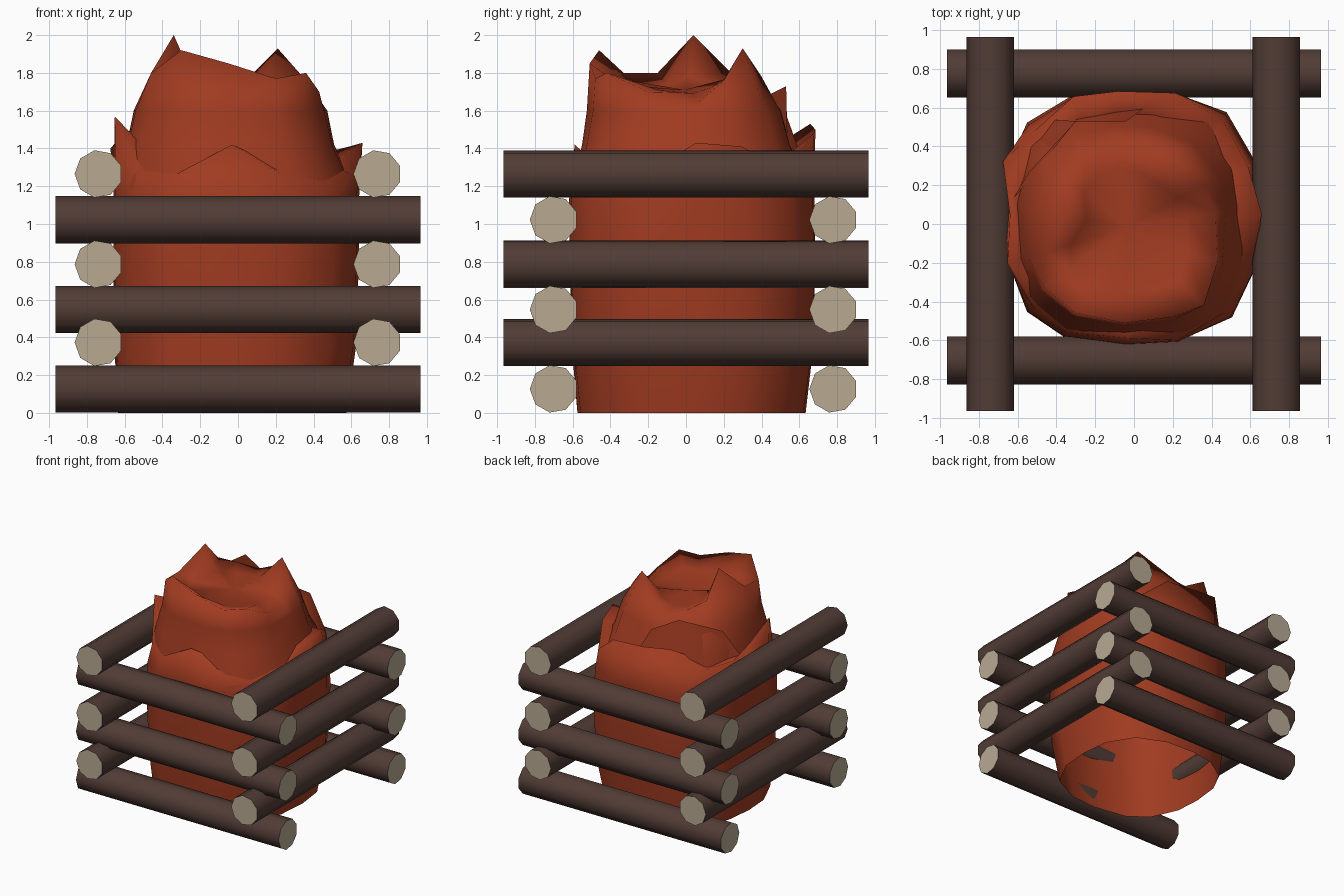
import bpy, bmesh, math

if "Cube" in bpy.data.objects:
    bpy.data.objects.remove(bpy.data.objects["Cube"])


def material(name, rgb):
    m = bpy.data.materials.new(name)
    m.diffuse_color = (*rgb, 1)
    m.use_nodes = True
    m.node_tree.nodes["Principled BSDF"].inputs["Base Color"].default_value = m.diffuse_color
    return m


FLAME = material("ember_orange", (0.355, 0.044, 0.015))
BARK = material("dark_bark", (0.083, 0.045, 0.036))
WOOD = material("cut_wood", (0.48, 0.40, 0.29))


def finish(bm, name, mats, angle):
    mesh = bpy.data.meshes.new(name)
    bm.to_mesh(mesh)
    bm.free()
    for m in mats:
        mesh.materials.append(m)
    ob = bpy.data.objects.new(name, mesh)
    bpy.context.collection.objects.link(ob)
    bpy.ops.object.select_all(action='DESELECT')
    bpy.context.view_layer.objects.active = ob
    ob.select_set(True)
    bpy.ops.object.shade_smooth_by_angle(angle=math.radians(angle))
    return ob


def log(name, along_x, offset, z):
    """Nine-sided log with pale cut ends and a flat side facing outwards (+)."""
    bm = bmesh.new()
    sides, r, lo, hi = 9, 0.127, -0.965, 0.965
    rings = []
    for t in (lo, hi):
        ring = []
        for i in range(sides):
            a = 2 * math.pi * (i + 0.5) / sides
            u, w = offset + r * math.cos(a), z + r * math.sin(a)
            ring.append(bm.verts.new((t, u, w) if along_x else (u, t, w)))
        rings.append(ring)
    for i in range(sides):
        j = (i + 1) % sides
        bm.faces.new((rings[0][i], rings[0][j], rings[1][j], rings[1][i]))
    for ring in rings:
        bm.faces.new(ring).material_index = 1
    bmesh.ops.recalc_face_normals(bm, faces=bm.faces)
    finish(bm, name, (BARK, WOOD), 50)


def loft(name, rings, top=None, closed=True):
    """Skin a stack of rings (or open strips), optionally closed by one top point."""
    bm = bmesh.new()
    vr = [[bm.verts.new(p) for p in ring] for ring in rings]
    n = len(vr[0])
    for a, b in zip(vr, vr[1:]):
        for i in range(n if closed else n - 1):
            j = (i + 1) % n
            bm.faces.new((a[i], a[j], b[j], b[i]))
    if top:
        tip = bm.verts.new(top)
        for i in range(n):
            bm.faces.new((vr[-1][i], vr[-1][(i + 1) % n], tip))
    finish(bm, name, (FLAME,), 180)


def ring(angles, r, z, cx, cy, corner=0.0):
    """Ring whose diagonals bulge by corner, giving a rounded square."""
    pts = []
    for a in angles:
        q = r + corner * math.sin(2 * a) ** 2
        pts.append((cx + q * math.cos(a), cy + q * math.sin(a), z))
    return pts


# Log crib: pairs stacked in alternating directions
for k, z in enumerate((0.127, 0.547, 1.022)):
    log(f"front_log_{k}", True, -0.70, z)
    log(f"back_log_{k}", True, 0.78, z)
for k, z in enumerate((0.373, 0.787, 1.265)):
    log(f"left_log_{k}", False, -0.738, z)
    log(f"right_log_{k}", False, 0.738, z)

# Outer flame: rounded-square tube whose ragged rim folds in (degrees, radius, height)
rim = [(3, .66, 1.43), (25, .65, 1.41), (48, .69, 1.28), (72, .69, 1.48),
       (97, .67, 1.50), (116, .71, 1.53), (138, .69, 1.34), (156, .74, 1.40),
       (178, .64, 1.44), (199, .69, 1.57), (222, .69, 1.26), (240, .67, 1.26),
       (267, .61, 1.42), (290, .66, 1.26), (315, .67, 1.22), (338, .65, 1.26)]
angs = [math.radians(d) for d, _, _ in rim]
edge = [(r * math.cos(a), 0.02 + r * math.sin(a), h) for a, (_, r, h) in zip(angs, rim)]
loft("outer_flame", [ring(angs, 0.605, 0, -0.03, 0.03, .05), ring(angs, 0.64, 0.35, -0.015, 0.035, .07),
                     ring(angs, 0.65, 0.8, -0.01, 0.035, .08), ring(angs, 0.65, 1.12, -0.01, 0.03, .07),
                     edge, ring(angs, 0.53, 1.34, -0.04, 0)])

# Inner flame: tapering body with leaning tongues and a sunken crown
tips = [(.42, .06, 1.64), (.36, .20, 1.76), (.21, .30, 1.93), (.06, .40, 1.78),
        (-.10, .43, 1.70), (-.26, .36, 1.74), (-.36, .24, 1.80),
        (-.34, .04, 2.0), (-.46, -.15, 1.80), (-.46, -.33, 1.80), (-.30, -.46, 1.92),
        (-.05, -.51, 1.85), (.20, -.48, 1.77), (.36, -.42, 1.80), (.43, -.20, 1.70)]
CX, CY = -0.04, -0.01
dirs = [math.atan2(y - CY, x - CX) for x, y, _ in tips]
inner = [(CX + .68 * (x - CX), CY + .68 * (y - CY), 1.71 + .25 * (z - 1.71)) for x, y, z in tips]
loft("inner_flame", [ring(dirs, 0.64, 1.1, -0.01, 0.03, .06), ring(dirs, 0.61, 1.25, -0.02, 0.02, .06),
                     ring(dirs, 0.55, 1.42, CX, 0, .06), ring(dirs, 0.515, 1.6, CX, CY, .04),
                     tips, inner], (CX, CY, 1.71))

# Back tongue: small flap peeling off the rear of the body
loft("back_tongue", [[(-.63, .12, 1.33), (-.44, .54, 1.33), (.08, .62, 1.33)],
                     [(-.54, .27, 1.60), (-.30, .53, 1.73), (-.04, .53, 1.58)]], closed=False)
